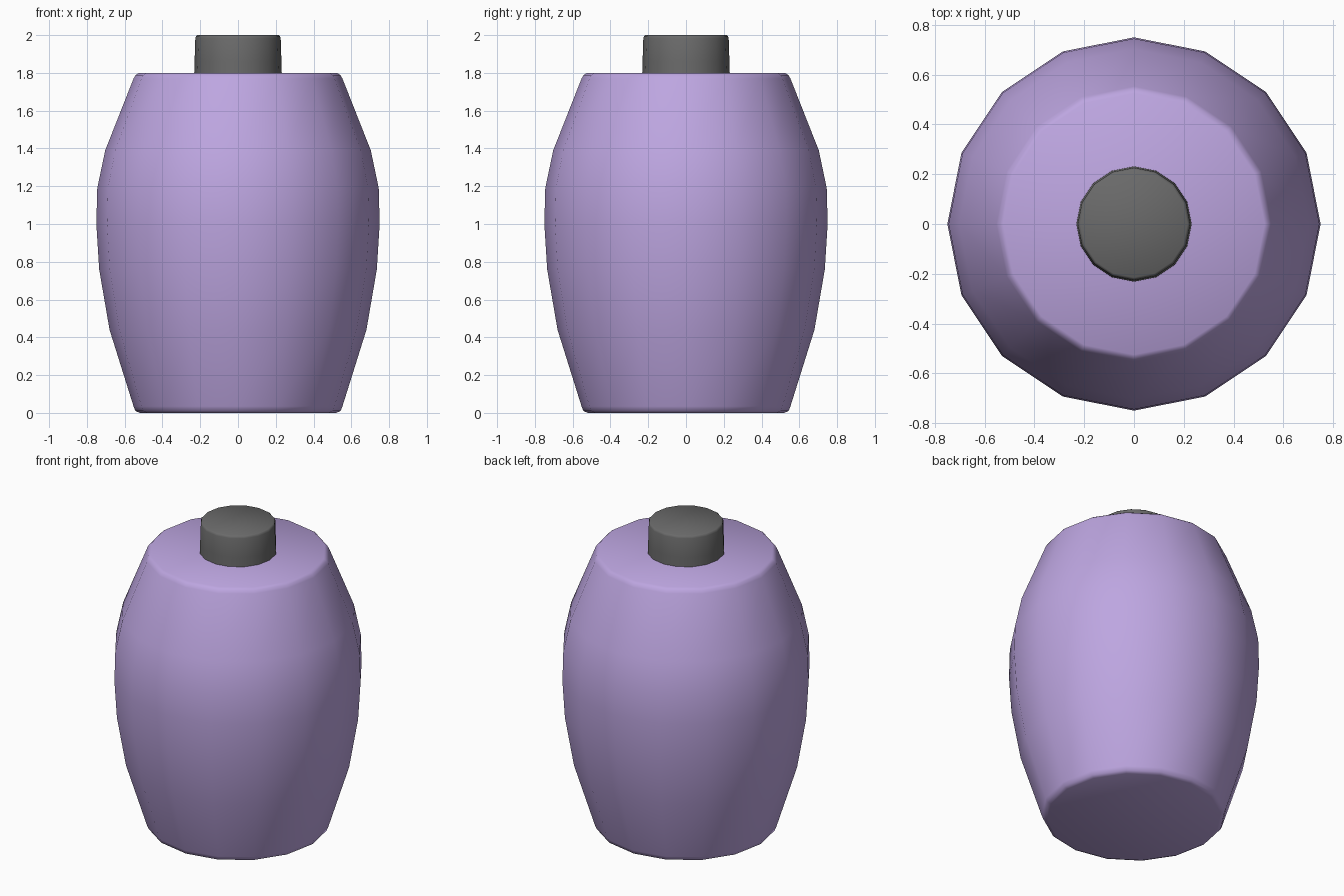
import bpy, bmesh, math

if "Cube" in bpy.data.objects:
    bpy.data.objects.remove(bpy.data.objects["Cube"])

def material(name, rgb):
    m = bpy.data.materials.new(name)
    m.diffuse_color = (*rgb, 1)
    m.use_nodes = True
    m.node_tree.nodes["Principled BSDF"].inputs["Base Color"].default_value = m.diffuse_color
    return m

def lathe(name, profile, mat, sides=16):
    """Revolve (radius, z) points around z and close both ends."""
    bm = bmesh.new()
    rings = [[bm.verts.new((r * math.cos(2 * math.pi * i / sides),
                            r * math.sin(2 * math.pi * i / sides), z))
              for i in range(sides)] for r, z in profile]
    for a, b in zip(rings, rings[1:]):
        for i in range(sides):
            j = (i + 1) % sides
            bm.faces.new((a[i], a[j], b[j], b[i]))
    bm.faces.new(rings[0][::-1])
    bm.faces.new(rings[-1])
    me = bpy.data.meshes.new(name)
    bm.to_mesh(me)
    bm.free()
    me.materials.append(mat)
    ob = bpy.data.objects.new(name, me)
    bpy.context.collection.objects.link(ob)
    bpy.ops.object.select_all(action='DESELECT')
    ob.select_set(True)
    bpy.context.view_layer.objects.active = ob
    bpy.ops.object.shade_smooth_by_angle(angle=math.radians(50))
    return ob

purple = material("soft purple", (0.51, 0.38, 0.75))
grey = material("dark grey", (0.145, 0.145, 0.145))

# Barrel-shaped body with narrow bevelled rims
lathe("bottle_body", [(0.52, 0), (0.543, 0.01), (0.553, 0.035), (0.68, 0.44),
                      (0.735, 0.76), (0.75, 1.0), (0.745, 1.19), (0.703, 1.39),
                      (0.553, 1.77), (0.543, 1.788), (0.525, 1.8)], purple)

# Short cap on top
lathe("cap", [(0.232, 1.79), (0.23, 1.86), (0.226, 1.985), (0.222, 1.995), (0.215, 2.0)], grey)
